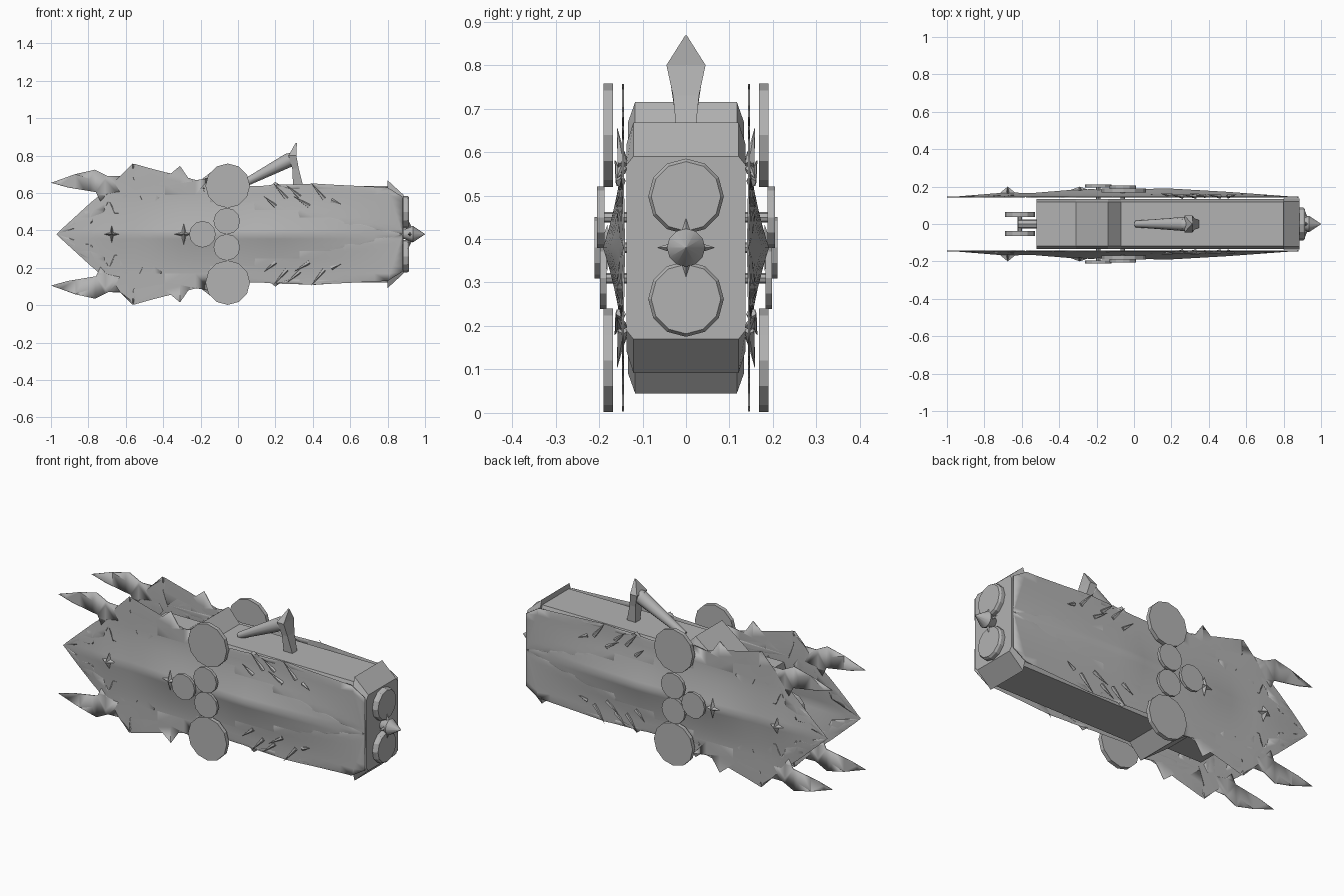
import bpy, bmesh, math
from mathutils import Vector, Matrix

if "Cube" in bpy.data.objects:
    bpy.data.objects.remove(bpy.data.objects["Cube"])

CZ = 0.38  # height of the long centre axis
grey = bpy.data.materials.new("grey metal")
grey.diffuse_color = (0.45, 0.45, 0.45, 1)
grey.use_nodes = True
grey.node_tree.nodes["Principled BSDF"].inputs["Base Color"].default_value = grey.diffuse_color


def make(name, bm, mirror=(False, False, False), smooth=None):
    """Object with its origin on the centre axis, mirrored across it."""
    bmesh.ops.recalc_face_normals(bm, faces=bm.faces)
    me = bpy.data.meshes.new(name)
    bm.to_mesh(me)
    bm.free()
    me.materials.append(grey)
    ob = bpy.data.objects.new(name, me)
    ob.location.z = CZ
    bpy.context.collection.objects.link(ob)
    if any(mirror):
        m = ob.modifiers.new("Mirror", 'MIRROR')
        m.use_axis = mirror
        m.merge_threshold = 0.0005
    if smooth:
        bpy.ops.object.select_all(action='DESELECT')
        ob.select_set(True)
        bpy.context.view_layer.objects.active = ob
        bpy.ops.object.shade_smooth_by_angle(angle=math.radians(smooth))
    return ob


def rod(bm, a, b, r1, r2, n=12):
    """Tapered cylinder from a to b."""
    a, b = Vector(a), Vector(b)
    rot = (b - a).to_track_quat('Z', 'Y').to_matrix().to_4x4()
    bmesh.ops.create_cone(bm, cap_ends=True, segments=n, radius1=r1, radius2=r2,
                          depth=(b - a).length,
                          matrix=Matrix.Translation((a + b) / 2) @ rot)


def loft(bm, rings):
    rings = [[bm.verts.new(p) for p in r] for r in rings]
    n = len(rings[0])
    for r, s in zip(rings, rings[1:]):
        for i in range(n):
            bm.faces.new((r[i], r[(i + 1) % n], s[(i + 1) % n], s[i]))
    bm.faces.new(rings[0])
    bm.faces.new(rings[-1])


def section(x, h, w=0.133, c=0.045):
    """Eight-sided hull section with half height h."""
    q = [(w, h - c), (w - 0.016, h)]
    pts = q + [(-y, z) for y, z in reversed(q)]
    pts += [(-y, -z) for y, z in q] + [(y, -z) for y, z in reversed(q)]
    return [(x, y, z) for y, z in pts]


# Hull: low tail, raised hump, long straight front
bm = bmesh.new()
loft(bm, [section(x, h) for x, h in
          ((-0.52, 0.205), (-0.31, 0.205), (-0.14, 0.335), (-0.07, 0.258), (0.81, 0.258))])
make("hull", bm)

# Flared nose collar
bm = bmesh.new()
loft(bm, [section(0.80, 0.288, 0.137, 0.05), section(0.885, 0.21, 0.137, 0.02)])
make("nose_collar", bm)

# Round nose lamps with a stepped rim
bm = bmesh.new()
rod(bm, (0.88, 0, 0.118), (0.905, 0, 0.118), 0.087, 0.087)
rod(bm, (0.905, 0, 0.118), (0.915, 0, 0.118), 0.087, 0.080)
make("nose_lamp", bm, (False, False, True))

# Nose spike with four small fins
bm = bmesh.new()
rod(bm, (0.88, 0, 0), (0.935, 0, 0), 0.022, 0.044)
rod(bm, (0.935, 0, 0), (1.0, 0, 0), 0.044, 0.001)
for k in range(4):
    a = k * math.pi / 2
    d = Vector((0, math.cos(a), math.sin(a)))
    rod(bm, Vector((0.92, 0, 0)) + d * 0.03, Vector((0.915, 0, 0)) + d * 0.066, 0.012, 0.0005, 4)
make("nose_spike", bm, smooth=30)

# Ornate side blades: half outline of (x, height off the axis)
OUT = [(-.97, 0), (-.78, .06), (-.765, .13), (-.72, .115), (-.69, .18), (-.66, .11),
       (-.60, .115), (-.615, .075), (-.57, .09), (-.54, .12), (-.58, .13), (-.62, .15),
       (-.58, .165), (-.56, .19), (-.585, .225), (-.65, .225), (-.70, .215), (-.735, .175),
       (-.76, .225), (-.82, .235), (-.91, .25), (-1, .275), (-.87, .32), (-.765, .345),
       (-.695, .31), (-.63, .31), (-.565, .377), (-.56, .30), (-.535, .23), (-.51, .175),
       (-.48, .20), (-.45, .165), (-.40, .19), (-.43, .265), (-.35, .26), (-.31, .365),
       (-.255, .285), (-.15, .30), (-.19, .24), (-.13, .17), (-.05, .16), (.03, .17),
       (.06, .235), (.13, .225), (.20, .28), (.235, .255), (.31, .235), (.40, .27),
       (.45, .225), (.60, .23), (.80, .25), (.88, .20), (.88, 0)]
RIDGE = [(-1, 0), (-.95, 0), (-.68, .022), (-.55, .018), (-.28, .04),
         (0, .035), (.15, .045), (.5, .025), (.88, -.003)]


def blade_y(x, z):
    h = RIDGE[-1][1]
    for (x0, h0), (x1, h1) in zip(RIDGE, RIDGE[1:]):
        if x <= x1:
            h = h0 + (h1 - h0) * max(0, x - x0) / (x1 - x0)
            break
    return 0.145 + h * max(0, 1 - z / 0.22) ** 1.6


bm = bmesh.new()
face = bm.faces.new([bm.verts.new((x, 0.145, z)) for x, z in OUT])
bmesh.ops.triangulate(bm, faces=[face], ngon_method='EAR_CLIP')
cuts = [((0, 0, z), (0, 0, 1)) for z in (.025, .055, .09, .13, .17, .21)]
cuts += [((-0.95 + 0.08 * i, 0, 0), (1, 0, 0)) for i in range(23)]
for co, no in cuts:
    bmesh.ops.bisect_plane(bm, geom=bm.verts[:] + bm.edges[:] + bm.faces[:],
                           plane_co=co, plane_no=no)
for v in bm.verts:
    v.co.y = blade_y(v.co.x, v.co.z)
blade = make("side_blade", bm, (False, True, True), smooth=35)
s = blade.modifiers.new("Thickness", 'SOLIDIFY')
s.thickness = 0.004
s.offset = 0

# Thorns lying along the blades
bm = bmesh.new()
for x, z, dx, dz in ((.20, .15, -.06, .05), (.26, .19, -.07, .08), (.33, .20, -.07, .06),
                     (.38, .15, -.08, .05), (.46, .19, -.07, .085), (.50, .18, .05, -.02)):
    y = blade_y(x, z)
    rod(bm, (x, y, z), (x + dx, y + 0.012, z + dz), 0.012, 0.0005, 5)
make("blade_thorns", bm, (False, True, True), smooth=40)

# Four-pointed studs on the blade ridge
bm = bmesh.new()
for x, r in ((-.29, .055), (-.675, .045)):
    y = blade_y(x, 0)
    tip = bm.verts.new((x, 0.2, 0))
    ring = []
    for k in range(8):
        rr = r if k % 2 == 0 else r * 0.3
        a = k * math.pi / 4
        ring.append(bm.verts.new((x + rr * math.cos(a), y - 0.004, rr * math.sin(a))))
    for k in range(8):
        bm.faces.new((ring[k], ring[(k + 1) % 8], tip))
    bm.faces.new(ring)
make("ridge_stud", bm, (False, True, False))

# Large side discs
bm = bmesh.new()
rod(bm, (-.055, .168, .259), (-.055, .190, .259), 0.119, 0.119)
make("large_disc", bm, (False, True, True))

# Trio of small side discs on pins
for name, x, z, y0, y1 in (("upper_small_disc", -.06, .07, .188, .205),
                           ("lower_small_disc", -.06, -.07, .183, .198),
                           ("rear_small_disc", -.19, 0, .196, .211)):
    bm = bmesh.new()
    rod(bm, (x, y0, z), (x, y1, z), 0.071, 0.071)
    rod(bm, (x, .13, z), (x, y0, z), 0.012, 0.012, 8)
    make(name, bm, (False, True, False))

# Twin tail discs on a short strut
bm = bmesh.new()
rod(bm, (-.61, .038, 0), (-.61, .064, 0), 0.08, 0.08)
make("tail_disc", bm, (False, True, False))
bm = bmesh.new()
rod(bm, (-.61, -.06, 0), (-.61, .06, 0), 0.012, 0.012, 8)
rod(bm, (-.62, 0, 0), (-.51, 0, 0), 0.025, 0.025, 8)
make("tail_strut", bm)

# Top horn: widening barrel
bm = bmesh.new()
rod(bm, (.01, 0, .26), (.27, 0, .395), 0.018, 0.038)
rod(bm, (.27, 0, .395), (.30, 0, .41), 0.038, 0.030)
make("horn_barrel", bm, smooth=35)

# Horn leg and pointed crest
bm = bmesh.new()
loft(bm, [[(x0, -w, z), (x1, -w, z), (x1, w, z), (x0, w, z)] for x0, x1, w, z in
          ((.295, .35, .02, .25), (.29, .325, .030, .35), (.27, .312, .045, .42),
           (.308, .315, .002, .488))])
make("horn_leg", bm)
